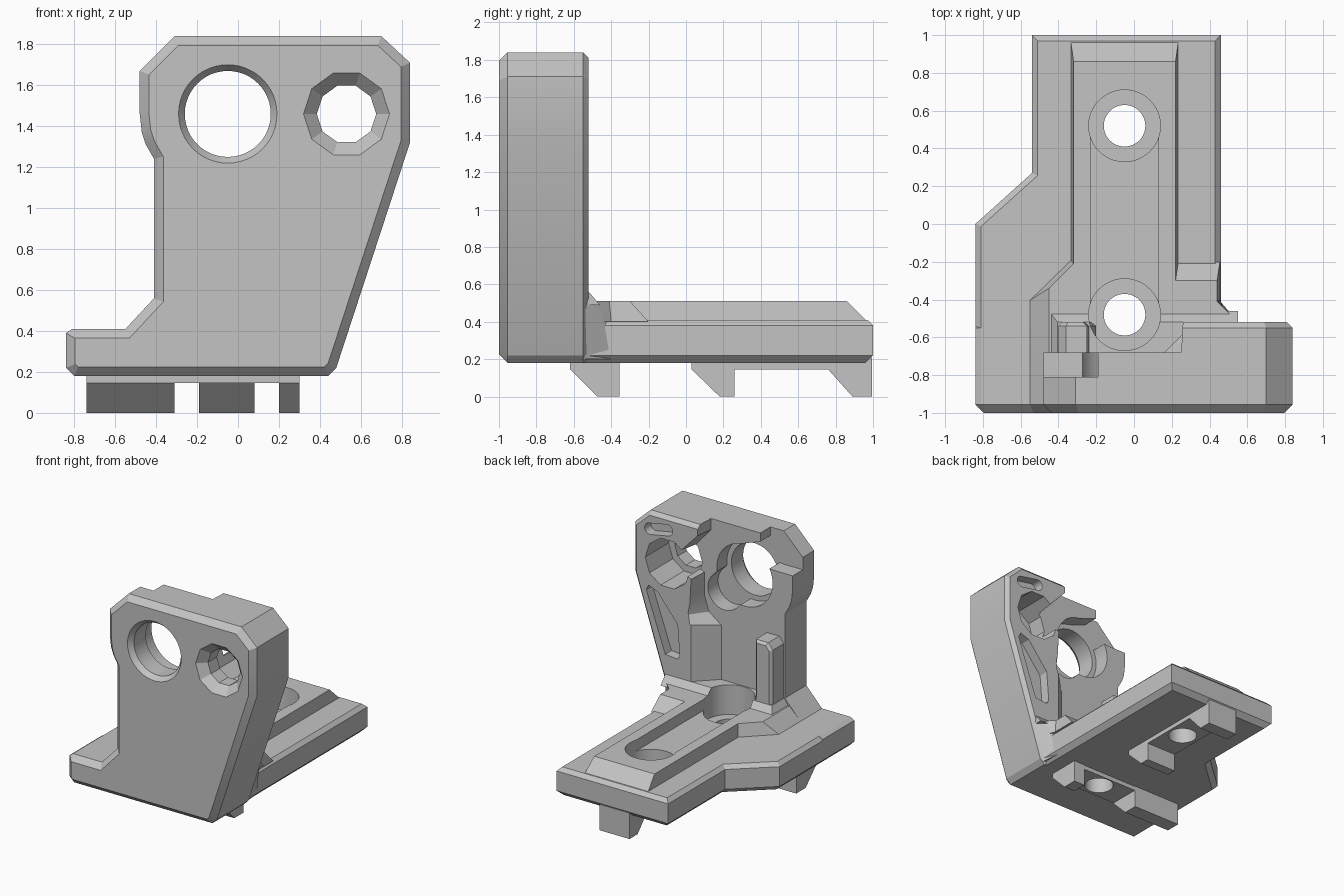
import bpy, bmesh, math
from mathutils import Vector

cube = bpy.data.objects.get("Cube")
if cube:
    bpy.data.objects.remove(cube, do_unlink=True)

grey = bpy.data.materials.new("mid_grey")
grey.use_nodes = True
COL = (0.55, 0.55, 0.55, 1)
grey.diffuse_color = COL
grey.node_tree.nodes["Principled BSDF"].inputs["Base Color"].default_value = COL

PLACE = {"X": lambda p, w: Vector((w, p[0], p[1])),
         "Y": lambda p, w: Vector((p[0], w, p[1])),
         "Z": lambda p, w: Vector((p[0], p[1], w))}


def loft(name, axis, start, end, poly, poly_end=None, bevel_start=0, bevel_end=0):
    """Solid between two outlines placed at start and end along an axis."""
    bm = bmesh.new()
    a = [bm.verts.new(PLACE[axis](p, start)) for p in poly]
    b = [bm.verts.new(PLACE[axis](p, end)) for p in (poly_end or poly)]
    caps = [bm.faces.new(a), bm.faces.new(b)]
    n = len(a)
    for i in range(n):
        j = (i + 1) % n
        bm.faces.new((a[i], a[j], b[j], b[i]))
    bmesh.ops.recalc_face_normals(bm, faces=bm.faces[:])
    ring_b = list(caps[1].edges)
    if bevel_start:
        bmesh.ops.bevel(bm, geom=list(caps[0].edges), offset=bevel_start, segments=1,
                        affect="EDGES")
    if bevel_end:
        bmesh.ops.bevel(bm, geom=[e for e in ring_b if e.is_valid], offset=bevel_end,
                        segments=1, affect="EDGES")
    bmesh.ops.recalc_face_normals(bm, faces=bm.faces[:])
    mesh = bpy.data.meshes.new(name)
    bm.to_mesh(mesh)
    bm.free()
    mesh.materials.append(grey)
    ob = bpy.data.objects.new(name, mesh)
    bpy.context.collection.objects.link(ob)
    return ob


def ring(center, r, n=48):
    return [(center[0] + r * math.cos(2 * math.pi * i / n),
             center[1] + r * math.sin(2 * math.pi * i / n)) for i in range(n)]


def stadium(p, q, r, n=16):
    """Rounded slot outline from p to q."""
    base = math.atan2(q[1] - p[1], q[0] - p[0])
    pts = []
    for c, turn in ((q, -math.pi / 2), (p, math.pi / 2)):
        for i in range(n + 1):
            t = base + turn + math.pi * i / n
            pts.append((c[0] + r * math.cos(t), c[1] + r * math.sin(t)))
    return pts


def box(x0, x1, v0, v1):
    return [(x0, v0), (x1, v0), (x1, v1), (x0, v1)]


def carve(target, cutters):
    for c in cutters:
        m = target.modifiers.new(c.name, "BOOLEAN")
        m.operation, m.object, m.solver = "DIFFERENCE", c, "EXACT"
    bpy.context.view_layer.update()
    graph = bpy.context.evaluated_depsgraph_get()
    mesh = bpy.data.meshes.new_from_object(target.evaluated_get(graph))
    target.modifiers.clear()
    target.data = mesh
    mesh.materials.clear()
    mesh.materials.append(grey)


BORE = (-0.05, 1.46)     # round hole in the upright
SOCKET = (0.53, 1.46)    # ten-sided hole in the upright
SCREWS = [(-0.05, 0.52), (-0.05, -0.48)]

# Upright plate with its side foot
outline = [(-0.84, 0.22), (-0.80, 0.18), (0.44, 0.18), (0.48, 0.22), (0.84, 1.32),
           (0.84, 1.71), (0.70, 1.84), (-0.31, 1.84), (-0.48, 1.67), (-0.48, 1.46),
           (-0.47, 1.37), (-0.45, 1.31), (-0.41, 1.24), (-0.41, 0.56), (-0.55, 0.41),
           (-0.81, 0.41), (-0.84, 0.39)]
upright = loft("upright", "Y", -1, -0.52, outline, bevel_start=0.045, bevel_end=0.03)

# Rear face stepped down beside the socket lobe, then again around the bore
left_side = [(-1, 0.42), (-1, 1.9)]
lobe_deep = [(0.25, 1.9), (0.25, 1.75), (0.40, 1.58), (0.40, 1.43), (0.31, 1.39),
             (0.31, 1.2), (0.27, 1.08), (0.16, 1.0), (0.16, 0.42)]
lobe_rear = [(0.26, 1.9), (0.26, 1.76), (0.42, 1.59), (0.42, 1.44), (0.32, 1.39),
             (0.33, 1.2), (0.35, 1.1), (0.34, 1.02), (0.34, 0.42)]
upright_cuts = [
    loft("rear_step", "Y", -0.68, -0.5, left_side + lobe_deep, left_side + lobe_rear),
    loft("corner_step", "Y", -0.81, -0.4,
         [(-0.7, 1.57), (-0.31, 1.57), (0, 1.6), (0.03, 1.69), (-0.19, 1.77),
          (-0.19, 1.9), (-0.7, 1.9)]),
    loft("bore_relief", "Y", -0.81, -0.4, ring(BORE, 0.25)),
    loft("relief_channel", "Y", -0.81, -0.4, stadium(BORE, (0.13, 1.28), 0.15)),
    loft("wedge_pocket", "Y", -0.6, -0.4,
         [(0.72, 1.20), (0.70, 1.24), (0.62, 1.21), (0.44, 0.99), (0.42, 0.74),
          (0.44, 0.71), (0.55, 0.72)]),
    loft("upper_pocket", "Y", -0.6, -0.4, stadium((0.53, 1.73), (0.69, 1.70), 0.045)),
    loft("bore", "Y", -1.2, -0.3, ring(BORE, 0.21)),
    loft("bore_countersink", "Y", -1.01, -0.96, ring(BORE, 0.248), ring(BORE, 0.21)),
    loft("socket_throat", "Y", -1.2, -0.3, ring(SOCKET, 0.145, 10)),
    loft("socket_countersink", "Y", -1.01, -0.93, ring(SOCKET, 0.22, 10),
         ring(SOCKET, 0.14, 10)),
    loft("socket_cavity", "Y", -0.82, -0.3, ring(SOCKET, 0.2, 10)),
]

# Base plate with one stepped side
plate = [(-0.84, -0.7), (0.46, -0.7), (0.46, 1), (-0.54, 1), (-0.54, 0.27), (-0.84, 0)]
base = loft("base_plate", "Z", 0.18, 0.41, plate, bevel_start=0.04, bevel_end=0.03)

# Raised centre rail that widens towards the upright
rail_low = [(-0.335, 0.97), (-0.335, -0.19), (-0.56, -0.41), (-0.56, -0.7), (0.49, -0.7),
            (0.49, -0.5), (0.455, -0.40), (0.455, -0.2), (0.235, -0.2), (0.235, 0.97)]
rail_top = [(-0.32, 0.86), (-0.32, -0.21), (-0.45, -0.34), (-0.45, -0.7), (0.53, -0.7),
            (0.53, -0.5), (0.44, -0.41), (0.44, -0.3), (0.22, -0.3), (0.22, 0.86)]
rail = loft("centre_rail", "Z", 0.40, 0.51, rail_low, rail_top)

# Blends and stop between the base and the upright
fillet = loft("rear_fillet", "Z", 0.49, 0.56, box(-0.45, 0.55, -0.72, -0.46),
              box(-0.405, 0.55, -0.72, -0.52))
gusset = loft("side_gusset", "Z", 0.2, 0.5,
              [(0.3, -0.39), (0.44, -0.39), (0.46, -0.6), (0.3, -0.6)],
              [(0.3, -0.44), (0.44, -0.44), (0.56, -0.53), (0.3, -0.6)])
stop = loft("rear_stop", "Y", -0.75, -0.52,
            [(-0.40, 0.42), (-0.20, 0.42), (-0.25, 0.6), (-0.25, 1.05), (-0.36, 1.05),
             (-0.40, 1.0)], bevel_end=0.02)

# Locating keys under the base, with wedge-shaped teeth
tooth = [(-0.62, 0.21), (-0.62, 0.145), (-0.475, 0), (-0.355, 0), (-0.355, 0.21)]
tooth_outer = loft("cross_key_outer_tooth", "X", -0.74, -0.31, tooth)
tooth_inner = loft("cross_key_inner_tooth", "X", 0.20, 0.30, tooth)
cross_web = loft("cross_key_web", "Z", 0.145, 0.21, box(-0.73, 0.29, -0.615, -0.36))
long_key = loft("long_key", "X", -0.19, 0.08,
                [(0.03, 0.21), (0.03, 0.145), (0.18, 0), (0.26, 0), (0.26, 0.145),
                 (0.76, 0.145), (0.89, 0), (0.995, 0), (0.995, 0.21)])

# Screw slot, counterbores and through holes
screw_cuts = [loft("slot", "Z", 0.42, 0.62, stadium(*SCREWS, 0.18))]
for i, p in enumerate(SCREWS):
    screw_cuts.append(loft(f"counterbore_{i}", "Z", 0.32, 0.63, ring(p, 0.19)))
    screw_cuts.append(loft(f"screw_hole_{i}", "Z", -0.1, 0.64, ring(p, 0.11)))

carve(upright, upright_cuts + screw_cuts)
for part in (base, rail, fillet, cross_web, long_key):
    carve(part, screw_cuts)
for cutter in upright_cuts + screw_cuts:
    bpy.data.objects.remove(cutter, do_unlink=True)

# Smooth round walls, crisp edges elsewhere
bpy.ops.object.select_all(action="DESELECT")
for part in (upright, base, rail, fillet, gusset, stop, tooth_outer, tooth_inner,
             cross_web, long_key):
    part.select_set(True)
bpy.context.view_layer.objects.active = base
bpy.ops.object.shade_smooth_by_angle(angle=math.radians(20))
